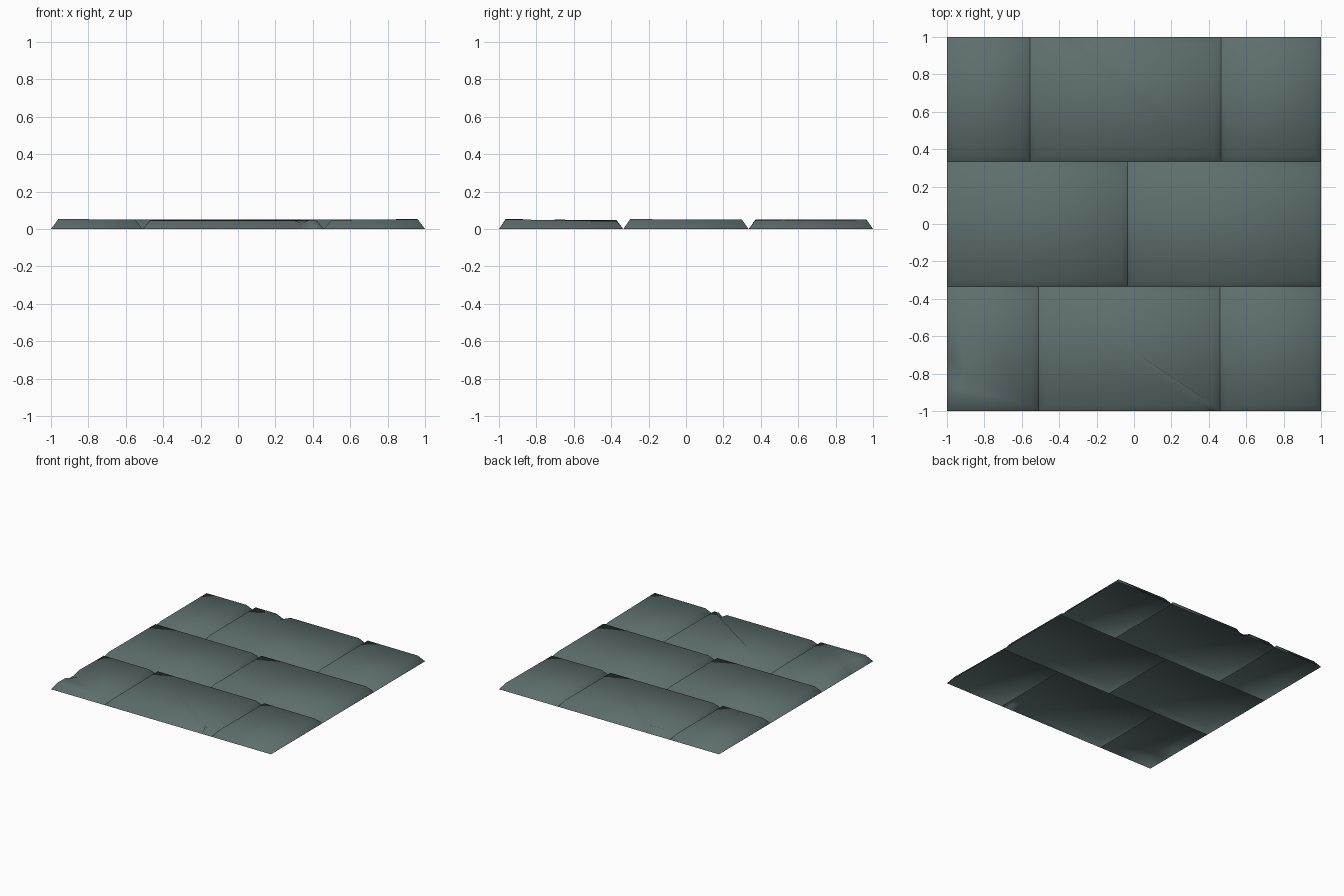
import bpy, bmesh
from mathutils import Vector

if "Cube" in bpy.data.objects:
    bpy.data.objects.remove(bpy.data.objects["Cube"])

mat = bpy.data.materials.new("slate grey green")
mat.diffuse_color = (0.112, 0.158, 0.155, 1)
mat.use_nodes = True
mat.node_tree.nodes["Principled BSDF"].inputs["Base Color"].default_value = mat.diffuse_color
mat.use_backface_culling = False

BEVEL = 0.04


def stone(name, x0, x1, y0, y1, heights, chips=()):
    """Open-bottomed paving stone: bevelled rim on z=0 and a slightly tilted top.
    heights: corner heights front-left, front-right, back-right, back-left.
    chips: (side, start, end, depth), sides counted from the front, anticlockwise."""
    outer = [Vector(p) for p in ((x0, y0, 0), (x1, y0, 0), (x1, y1, 0), (x0, y1, 0))]
    b = BEVEL * 0.9
    inner = [Vector((x0 + BEVEL, y0 + b, heights[0])), Vector((x1 - BEVEL, y0 + b, heights[1])),
             Vector((x1 - BEVEL, y1 - b, heights[2])), Vector((x0 + BEVEL, y1 - b, heights[3]))]
    inward = [Vector((0, 1, 0)), Vector((-1, 0, 0)), Vector((0, -1, 0)), Vector((1, 0, 0))]
    rim, top = [], []
    for s in range(4):
        n = (s + 1) % 4
        rim.append(outer[s])
        top.append(inner[s])
        for side, t0, t1, depth in chips:
            if side == s:
                for t, d in ((t0, 0), ((t0 + t1) / 2, depth), (t1, 0)):
                    rim.append(outer[s].lerp(outer[n], t))
                    p = inner[s].lerp(inner[n], t) + inward[s] * d
                    p.z -= d * 0.25
                    top.append(p)
    bm = bmesh.new()
    rv = [bm.verts.new(p) for p in rim]
    tv = [bm.verts.new(p) for p in top]
    k = len(rv)
    for i in range(k):
        j = (i + 1) % k
        bm.faces.new((rv[i], rv[j], tv[j], tv[i]))
    bm.faces.new(tv)
    for f in bm.faces:
        f.smooth = True
    me = bpy.data.meshes.new(name)
    bm.to_mesh(me)
    bm.free()
    me.materials.append(mat)
    ob = bpy.data.objects.new(name, me)
    bpy.context.collection.objects.link(ob)


A, B = -0.335, 0.335   # row joints

# front row
stone("front_left_stone", -1, -0.51, -1, A, (.054, .050, .044, .046), [(3, .55, .85, .05)])
stone("front_middle_stone", -0.51, 0.46, -1, A, (.045, .045, .047, .048), [(0, .87, .95, .05)])
stone("front_right_stone", 0.46, 1, -1, A, (.049, .052, .042, .045))
# middle row
stone("middle_left_stone", -1, -0.035, A, B, (.052, .048, .048, .050))
stone("middle_right_stone", -0.035, 1, A, B, (.048, .053, .050, .047))
# back row
stone("back_left_stone", -1, -0.555, B, 1, (.048, .050, .050, .050))
stone("back_middle_stone", -0.555, 0.465, B, 1, (.050, .048, .050, .052), [(2, .66, .80, .05)])
stone("back_right_stone", 0.465, 1, B, 1, (.050, .046, .050, .052))
